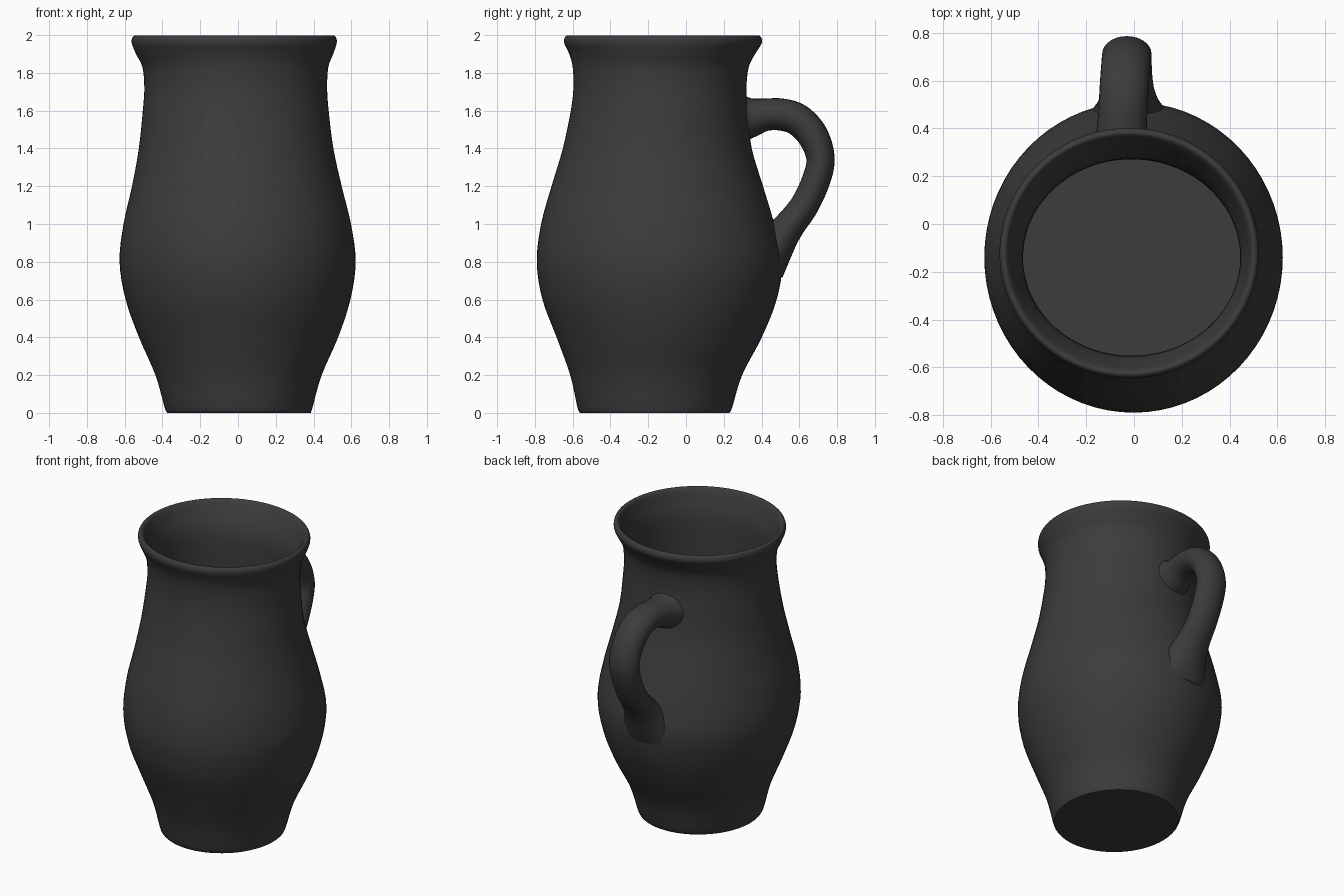
import bpy, bmesh, math
from mathutils import Vector

if "Cube" in bpy.data.objects:
    bpy.data.objects.remove(bpy.data.objects["Cube"])

clay = bpy.data.materials.new("dark_clay")
clay.diffuse_color = (0.045, 0.045, 0.045, 1)
clay.use_nodes = True
clay.node_tree.nodes["Principled BSDF"].inputs["Base Color"].default_value = clay.diffuse_color


def smooth_rows(rows, steps):
    """Catmull-Rom interpolation through rows of numbers."""
    pts = [Vector(r) for r in rows]
    out = []
    for i in range(len(pts) - 1):
        p1, p2 = pts[i], pts[i + 1]
        p0 = pts[i - 1] if i else p1 * 2 - p2
        p3 = pts[i + 2] if i + 2 < len(pts) else p2 * 2 - p1
        for k in range(steps):
            t = k / steps
            out.append(0.5 * (p1 * 2 + (p2 - p0) * t
                              + (p0 * 2 - p1 * 5 + p2 * 4 - p3) * t * t
                              + (p1 * 3 - p0 - p2 * 3 + p3) * t ** 3))
    return out + [pts[-1]]


def skin(name, rings):
    """Bridge equal-sized rings of points and cap both ends."""
    bm = bmesh.new()
    loops = [[bm.verts.new(p) for p in ring] for ring in rings]
    n = len(loops[0])
    for a, b in zip(loops, loops[1:]):
        for i in range(n):
            j = (i + 1) % n
            bm.faces.new((a[i], a[j], b[j], b[i]))
    bm.faces.new(loops[0][::-1])
    bm.faces.new(loops[-1])
    bmesh.ops.recalc_face_normals(bm, faces=bm.faces)
    mesh = bpy.data.meshes.new(name)
    bm.to_mesh(mesh)
    bm.free()
    mesh.materials.append(clay)
    ob = bpy.data.objects.new(name, mesh)
    bpy.context.collection.objects.link(ob)
    bpy.ops.object.select_all(action='DESELECT')
    ob.select_set(True)
    bpy.context.view_layer.objects.active = ob
    bpy.ops.object.shade_smooth_by_angle(angle=math.radians(45))
    return ob


def ellipse(centre, u, v, n):
    return [centre + u * math.cos(2 * math.pi * i / n)
            + v * math.sin(2 * math.pi * i / n) for i in range(n)]


# Jug body: height, half width, half depth, centre x, centre y
outside = [
    (0.00, .38, .395, .005, -.165),
    (0.03, .392, .41, .003, -.165),
    (0.20, .44, .455, .003, -.158),
    (0.40, .527, .543, .003, -.142),
    (0.60, .595, .62, 0, -.14),
    (0.80, .625, .65, -.002, -.14),
    (1.00, .602, .617, -.004, -.15),
    (1.20, .555, .56, -.006, -.152),
    (1.40, .515, .50, -.010, -.152),
    (1.60, .492, .468, -.012, -.142),
    (1.72, .484, .458, -.012, -.138),
    (1.83, .492, .466, -.014, -.134),
    (1.90, .522, .492, -.018, -.126),
    (1.955, .542, .522, -.02, -.122),
    (1.985, .54, .521, -.02, -.122),
    (1.998, .525, .506, -.02, -.122),
]
inside = [
    (1.985, .508, .488, -.02, -.122),
    (1.93, .488, .46, -.016, -.128),
    (1.84, .462, .425, -.012, -.136),
    (1.72, .455, .412, -.01, -.14),
    (1.40, .458, .414, -.01, -.14),
    (0.80, .46, .416, -.01, -.14),
]
rows = smooth_rows(outside + inside, 4)
skin("jug_body", [ellipse(Vector((cx, cy, z)), Vector((a, 0, 0)), Vector((0, b, 0)), 72)
                  for z, a, b, cx, cy in rows])

# Handle: x, y, z, half width across, half thickness along the loop
path = smooth_rows([
    (-.055, .295, 1.56, .135, .13),
    (-.055, .35, 1.565, .112, .105),
    (-.05, .42, 1.578, .104, .086),
    (-.045, .50, 1.58, .103, .085),
    (-.04, .59, 1.553, .103, .085),
    (-.034, .67, 1.47, .103, .082),
    (-.03, .712, 1.35, .103, .075),
    (-.028, .69, 1.235, .102, .075),
    (-.026, .628, 1.10, .102, .076),
    (-.024, .55, .995, .112, .082),
    (-.022, .48, .90, .14, .10),
    (-.02, .415, .76, .19, .105),
], 5)
rings = []
for i, p in enumerate(path):
    a, b = path[max(i - 1, 0)], path[min(i + 1, len(path) - 1)]
    tangent = Vector((0, b[1] - a[1], b[2] - a[2])).normalized()
    normal = Vector((0, -tangent.z, tangent.y))
    rings.append(ellipse(Vector(p[:3]), Vector((p[3], 0, 0)), normal * p[4], 28))
skin("jug_handle", rings)
